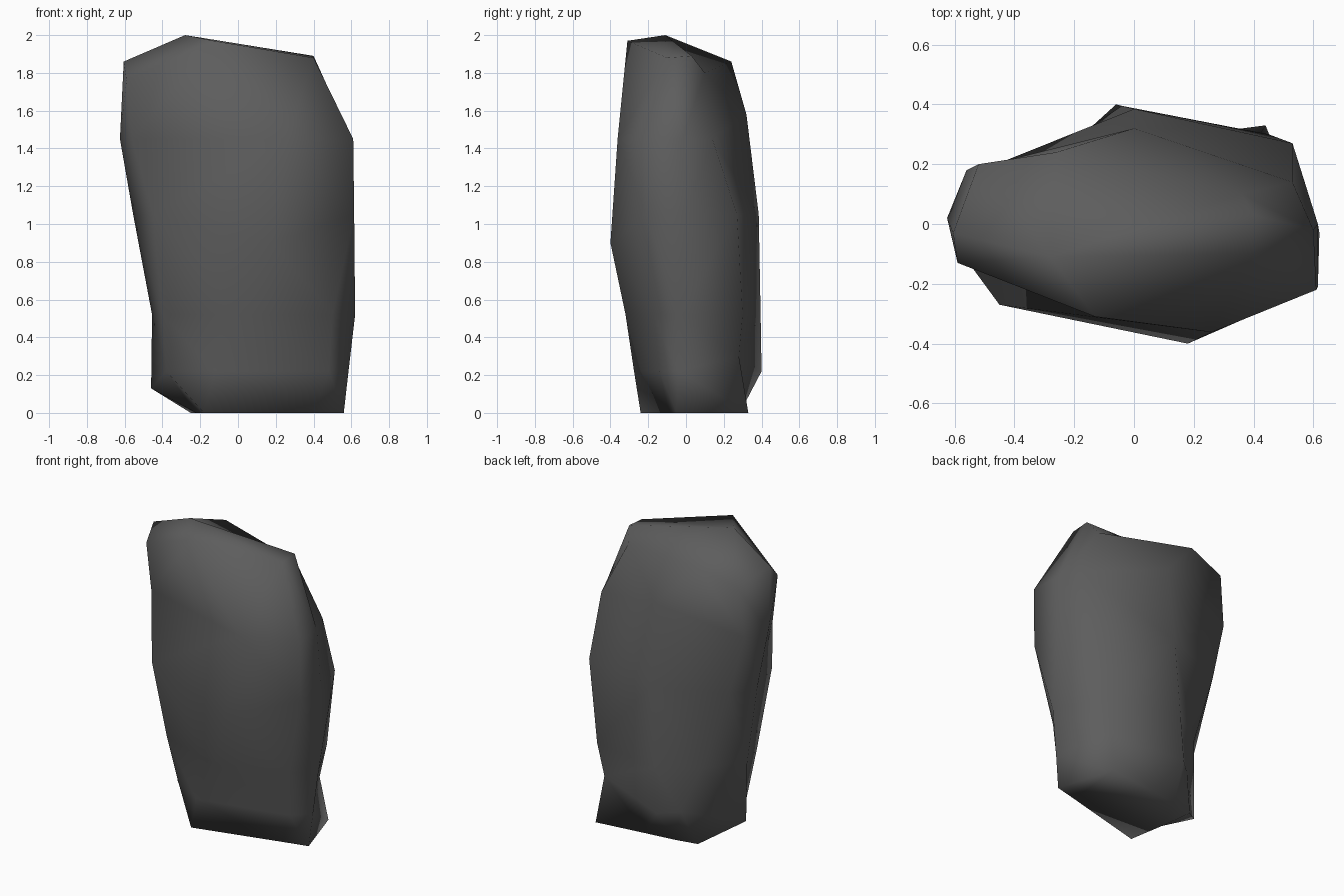
import bpy, bmesh

if "Cube" in bpy.data.objects:
    bpy.data.objects.remove(bpy.data.objects["Cube"])

# dark stone colour
stone = bpy.data.materials.new("dark_stone_grey")
stone.diffuse_color = (0.11, 0.11, 0.11, 1)
stone.use_nodes = True
stone.node_tree.nodes["Principled BSDF"].inputs["Base Color"].default_value = stone.diffuse_color

# Cross-sections: (height, outline from left, via front, right, back).
# A third value on a corner replaces the ring's height.
rings = [
    (0.0, [(-.25, .23), (-.22, .0), (-.18, -.24), (.40, -.09),
           (.56, -.05), (.44, .33), (.10, .285), (-.10, .26)]),
    (0.22, [(-.46, .02, .13), (-.38, -.10), (-.12, -.275), (.48, -.14),
            (.585, -.04), (.41, .28, .3), (-.06, .40), (-.17, .30)]),
    (0.52, [(-.455, .0), (-.40, -.18), (.05, -.32), (.50, -.17),
            (.62, -.03), (.45, .30), (-.04, .395), (-.28, .235)]),
    (1.05, [(-.555, .04), (-.45, -.27), (.18, -.40, .9), (.615, -.21),
            (.615, 0), (.53, .27), (0, .385), (-.46, .20)]),
    (1.45, [(-.625, .02), (-.56, -.12), (.26, -.362), (.61, -.22),
            (.60, -.02), (.53, .14, 1.45), (0, .32, 1.58), (-.56, .18)]),
    (1.86, [(-.605, -.03), (-.59, -.13, 1.76), (-.13, -.31, 1.97), (.40, -.10, 1.88),
            (.40, .03, 1.89), (.36, .10, 1.80), (-.26, .24), (-.52, .20, 1.78)]),
]

# rock body: loft the rings, close the base, fan the crown to a peak
bm = bmesh.new()
loops = [[bm.verts.new((p[0], p[1], p[2] if len(p) > 2 else z)) for p in pts]
         for z, pts in rings]
n = len(loops[0])
for low, high in zip(loops, loops[1:]):
    for i in range(n):
        j = (i + 1) % n
        bm.faces.new((low[i], low[j], high[j], high[i]))
bm.faces.new(loops[0][::-1])
peak = bm.verts.new((-.28, -.11, 2.0))
for i in range(n):
    bm.faces.new((loops[-1][i], loops[-1][(i + 1) % n], peak))
bmesh.ops.triangulate(bm, faces=bm.faces[:])
bmesh.ops.recalc_face_normals(bm, faces=bm.faces[:])

# soft, worn look: smooth shading over the whole rock
for face in bm.faces:
    face.smooth = True

mesh = bpy.data.meshes.new("standing_rock")
bm.to_mesh(mesh)
bm.free()
mesh.materials.append(stone)
rock = bpy.data.objects.new("standing_rock", mesh)
bpy.context.collection.objects.link(rock)
